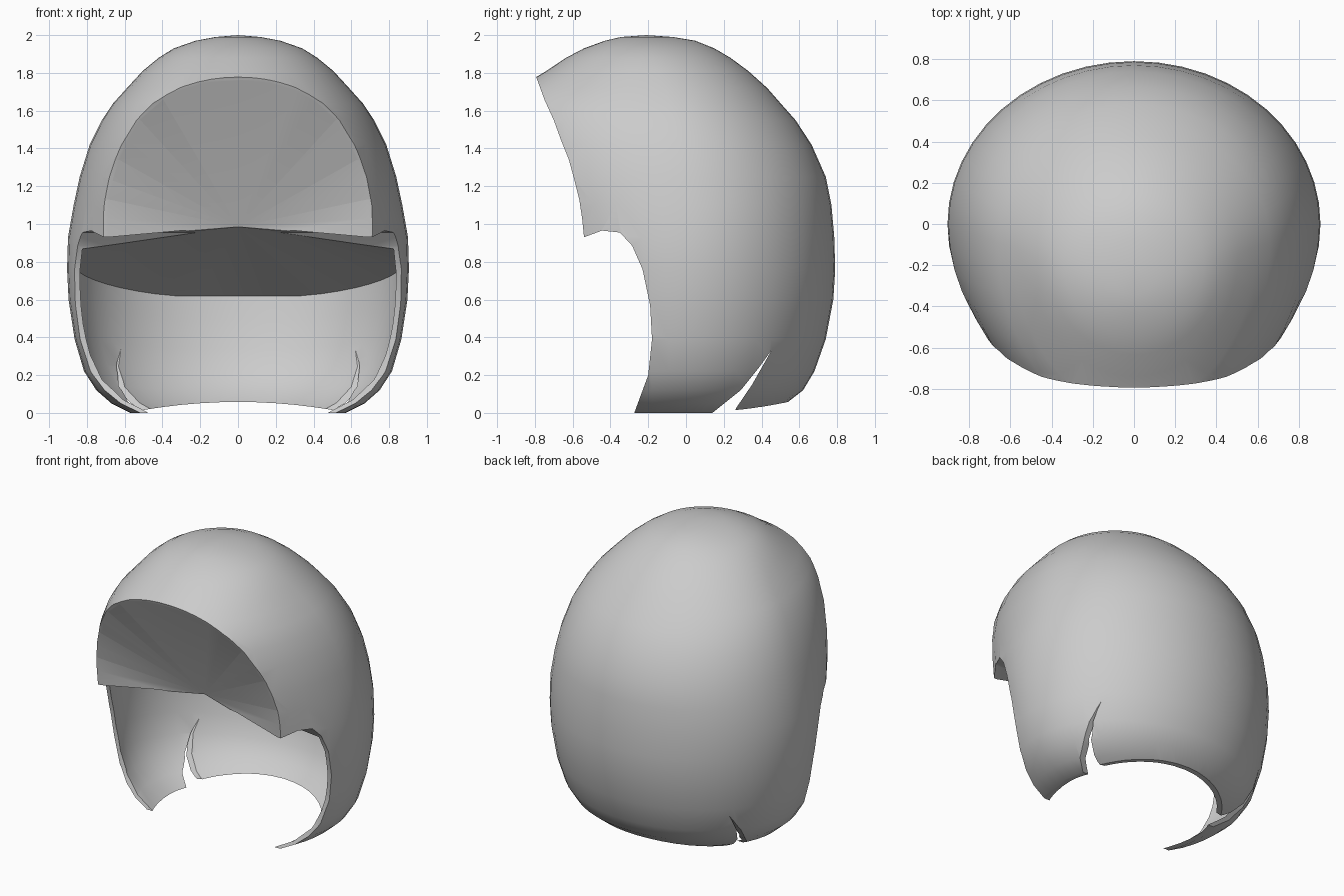
import bpy, bmesh, math
from mathutils import Vector

if "Cube" in bpy.data.objects:
    bpy.data.objects.remove(bpy.data.objects["Cube"])

N = 48
# Horizontal sections: height, half width, back y, middle y, front y
SECTIONS = [
    (0.00, .57, .46, 0, -.66), (.05, .67, .53, 0, -.68), (.12, .75, .62, 0, -.70),
    (.22, .815, .68, 0, -.70), (.39, .865, .74, 0, -.70), (.60, .897, .78, 0, -.72),
    (.76, .905, .79, 0, -.80), (.93, .90, .785, 0, -.88), (1.10, .87, .77, 0, -.97),
    (1.25, .838, .74, -.02, -1.01), (1.42, .785, .665, -.04, -1.03),
    (1.55, .72, .58, -.07, -1.02), (1.64, .66, .50, -.09, -.98),
    (1.72, .588, .43, -.11, -.89), (1.81, .505, .33, -.15, -.74),
    (1.88, .42, .235, -.18, -.635), (1.93, .34, .15, -.2, -.54),
    (1.97, .225, .05, -.21, -.43), (1.99, .12, -.07, -.21, -.345)]
# Front opening edge, seen from the side: y, z
RIM = [(-.79, 1.77), (-.75, 1.66), (-.70, 1.55), (-.66, 1.44), (-.62, 1.34),
       (-.59, 1.23), (-.565, 1.13), (-.55, 1.03), (-.54, .93)]
TEMPLE = [(-.445, .965), (-.35, .955), (-.285, .885), (-.23, .76), (-.19, .57),
          (-.18, .39), (-.20, .20), (-.27, .01), (-.34, -.2)]
APEX = Vector((0, -.37, .985))


def section(z):
    z = max(z, 0)
    for a, b in zip(SECTIONS, SECTIONS[1:]):
        if z <= b[0]:
            f = (z - a[0]) / (b[0] - a[0])
            return [p + (q - p) * f for p, q in zip(a, b)][1:]
    return SECTIONS[-1][1:]


def ring_point(z, ang, inset=0):
    w, back, mid, front = section(z)
    s = math.sin(ang)
    depth = (back - mid if s > 0 else mid - front) - inset
    return Vector(((w - inset) * math.cos(ang), mid + depth * s, z))


def make(name, verts, faces):
    me = bpy.data.meshes.new(name)
    me.from_pydata([tuple(v) for v in verts], [], faces)
    bm = bmesh.new()
    bm.from_mesh(me)
    bmesh.ops.recalc_face_normals(bm, faces=bm.faces)
    bm.to_mesh(me)
    bm.free()
    ob = bpy.data.objects.new(name, me)
    bpy.context.collection.objects.link(ob)
    return ob


def loft(name, rings, tip):
    verts = [v for r in rings for v in r] + [tip]
    faces = [tuple(range(N))]
    for k in range(len(rings) - 1):
        for i in range(N):
            j = (i + 1) % N
            faces.append((k * N + i, k * N + j, k * N + N + j, k * N + N + i))
    top = (len(rings) - 1) * N
    faces += [(top + i, top + (i + 1) % N, len(verts) - 1) for i in range(N)]
    return make(name, verts, faces)


def prism(name, pts, axis, lo, hi):
    """Extrude a flat outline along x (axis 0) or y (axis 1)."""
    n = len(pts)
    verts = [((d, a, b) if axis == 0 else (a, d, b)) for d in (lo, hi) for a, b in pts]
    faces = [tuple(range(n)), tuple(range(n, 2 * n))]
    faces += [(i, (i + 1) % n, n + (i + 1) % n, n + i) for i in range(n)]
    return make(name, verts, faces)


def cut(target, cutter):
    m = target.modifiers.new("cut", 'BOOLEAN')
    m.operation, m.solver, m.object = 'DIFFERENCE', 'EXACT', cutter
    bpy.context.view_layer.objects.active = target
    bpy.ops.object.modifier_apply(modifier=m.name)
    bpy.data.objects.remove(cutter)


angles = [2 * math.pi * i / N for i in range(N)]

# Outer rounded mass
hair = loft("hair_cap", [[ring_point(s[0], a) for a in angles] for s in SECTIONS],
            Vector((0, -.21, 2.0)))

# Hollow underside: inset wall rising to a sloped rim, then a fan to the apex
rows = []
for t in (-.06, 0, .08, .2, .36, .55, .8, 1):
    row = []
    for a in angles:
        y = ring_point(.7, a).y
        top = .62 + .31 * min(1, max(0, (.72 - y) / 1.22))
        z = t * top if t > 0 else t
        row.append(ring_point(z, a, .025 + .015 * max(0, 1 - max(z, 0) / .2)))
    rows.append(row)
cavity = loft("cavity_cutter", rows, APEX)

# Face opening and cheek edge
face = prism("face_cutter", [(-1.6, 1.95), (-.84, 1.87)] + RIM + TEMPLE + [(-1.6, -.2)],
             0, -1.5, 1.5)

# Recess above the brow: cone from the apex through the rim
half = []
for y, z in RIM[1:]:
    w, back, mid, front = section(z)
    x = w * math.sqrt(max(0, 1 - ((y - mid) / (front - mid)) ** 2)) - .022
    half.append(Vector((x, y, z)))
edge = [Vector((0, -.782, 1.752)), Vector((.17, -.779, 1.742)),
        Vector((.31, -.77, 1.712))] + half
loop = edge + [Vector((0, -.54, .75))]
loop += [Vector((-p.x, p.y, p.z)) for p in reversed(edge[1:])]
far = [p + (p - APEX) * .4 for p in loop]
n = len(far)
recess = make("recess_cutter", [APEX] + far + [Vector((0, -1.2, 1.35))],
              [f for i in range(n) for f in
               ((0, 1 + i, 1 + (i + 1) % n), (n + 1, 1 + (i + 1) % n, 1 + i))])

# Notches on both sides behind the ears
notch = prism("notch_cutter", [(.455, .335), (.39, .245), (.29, .12), (.14, .0), (.10, -.05),
                               (.24, -.05), (.265, .025), (.35, .15)], 0, -1.5, 1.5)

# Arched lower edge of the nape
arch = [(x / 10, .058 - .17 * (x / 10) ** 2) for x in range(-5, 6)]
nape = prism("nape_cutter", arch + [(.5, -.2), (-.5, -.2)], 1, .24, 1.2)

for c in (face, cavity, recess, notch, nape):
    cut(hair, c)

# Single grey finish
mat = bpy.data.materials.new("plain_grey")
mat.diffuse_color = (.6, .6, .6, 1)
mat.use_nodes = True
mat.node_tree.nodes["Principled BSDF"].inputs["Base Color"].default_value = mat.diffuse_color
hair.data.materials.clear()
hair.data.materials.append(mat)
for p in hair.data.polygons:
    p.material_index = 0
bpy.ops.object.select_all(action='DESELECT')
hair.select_set(True)
bpy.context.view_layer.objects.active = hair
bpy.ops.object.shade_smooth_by_angle(angle=math.radians(35))
